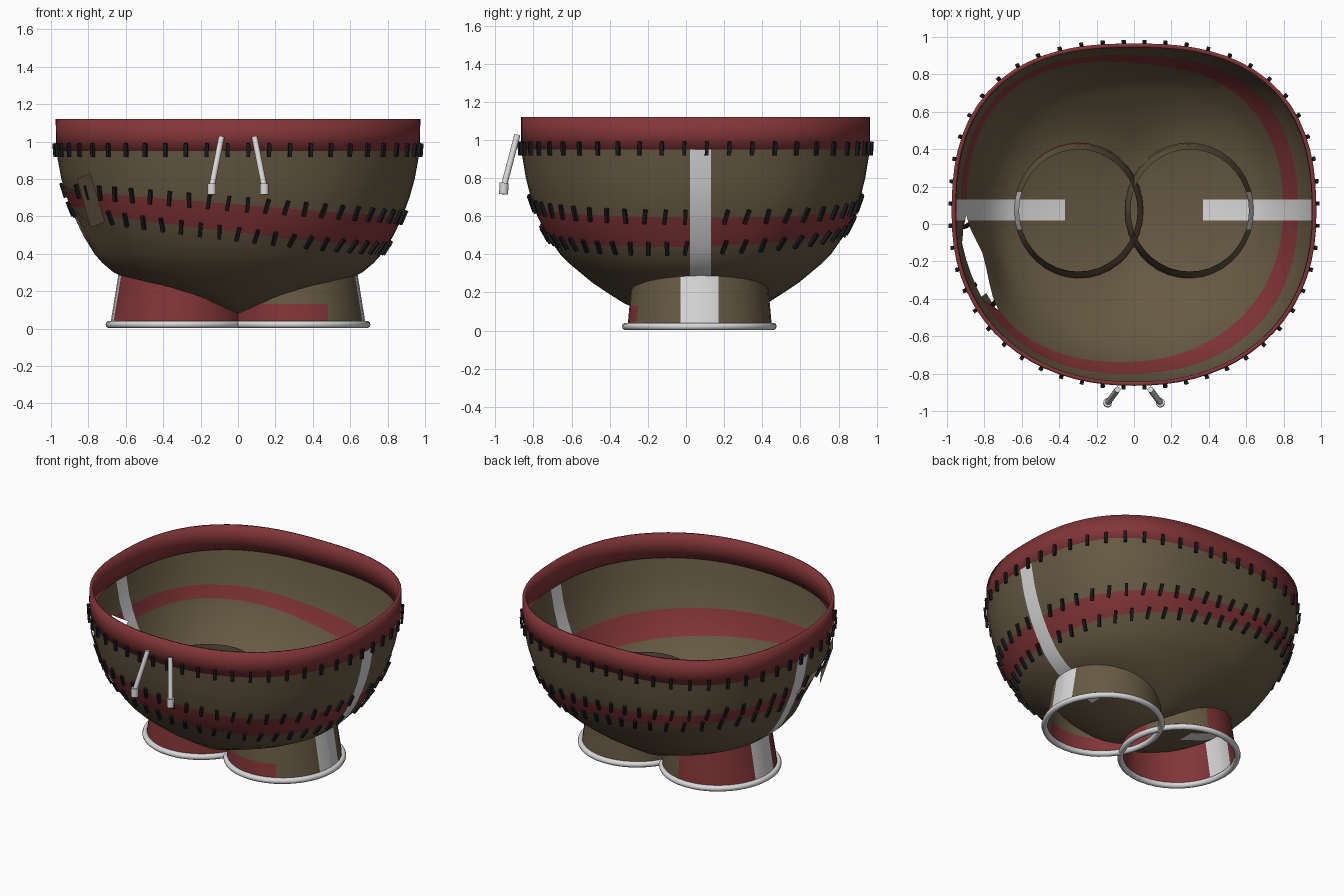
import bpy, bmesh, math
from mathutils import Vector, Matrix

if "Cube" in bpy.data.objects:
    bpy.data.objects.remove(bpy.data.objects["Cube"])

def material(name, rgb):
    m = bpy.data.materials.new(name)
    m.diffuse_color = (*rgb, 1)
    m.use_nodes = True
    m.node_tree.nodes["Principled BSDF"].inputs["Base Color"].default_value = m.diffuse_color
    return m

BROWN, RED, WHITE, BLACK = 0, 1, 2, 3
MATS = [material("brown cloth", (0.135, 0.102, 0.056)), material("red cloth", (0.225, 0.036, 0.039)),
        material("light grey", (0.70, 0.70, 0.70)), material("black thread", (0.01, 0.01, 0.01))]
CY = 0.05

# Body profile: height, half width, half depth
PROFILE = [(0.07, 0.005, 0.01), (0.085, 0.06, 0.19), (0.11, 0.14, 0.29), (0.14, 0.23, 0.37),
           (0.2, 0.42, 0.465), (0.25, 0.56, 0.54), (0.3, 0.665, 0.60), (0.35, 0.725, 0.66),
           (0.4, 0.77, 0.71), (0.5, 0.833, 0.78), (0.6, 0.88, 0.83), (0.7, 0.917, 0.865),
           (0.8, 0.945, 0.89), (0.95, 0.972, 0.915), (1.12, 0.975, 0.915)]

def surface(t, z):
    """Point on the body at polar angle t and height z."""
    for (z0, a0, b0), (z1, a1, b1) in zip(PROFILE, PROFILE[1:]):
        if z <= z1:
            break
    f = (z - z0) / (z1 - z0)
    a, b = a0 + f * (a1 - a0), b0 + f * (b1 - b0)
    c, s = math.cos(t), math.sin(t)
    # squarer at the back than at the front
    n = 2.0 + (0.55 if s > 0 else 0.2) * min(1, z / 0.6)
    r = (abs(c / a) ** n + abs(s / b) ** n) ** (-1 / n)
    # shallow dent under the tear
    d = (t % (2 * math.pi) - math.pi - 0.32) / 0.25
    r -= 0.05 * math.exp(-d * d - ((z - 0.56) / 0.12) ** 2)
    return Vector((r * c, CY + r * s, z))

def loft(rings):
    """Quads between closed rings of points."""
    bm = bmesh.new()
    rows = [[bm.verts.new(p) for p in ring] for ring in rings]
    n = len(rows[0])
    for lo, hi in zip(rows, rows[1:]):
        for i in range(n):
            k = (i + 1) % n
            bm.faces.new((lo[i], lo[k], hi[k], hi[i]))
    return bm, rows

def cut(bm, co, no, test=lambda c: True):
    faces = [f for f in bm.faces if test(f.calc_center_median())]
    geom = set(faces)
    for f in faces:
        geom.update(f.edges)
        geom.update(f.verts)
    bmesh.ops.bisect_plane(bm, geom=list(geom), plane_co=co, plane_no=no, dist=1e-5)

def finish(bm, name, rule, smooth=40):
    for f in bm.faces:
        f.material_index = rule(f.calc_center_median())
    me = bpy.data.meshes.new(name)
    bm.to_mesh(me)
    bm.free()
    ob = bpy.data.objects.new(name, me)
    bpy.context.collection.objects.link(ob)
    for m in MATS:
        me.materials.append(m)
    if smooth:
        bpy.ops.object.select_all(action='DESELECT')
        ob.select_set(True)
        bpy.context.view_layer.objects.active = ob
        bpy.ops.object.shade_smooth_by_angle(angle=math.radians(smooth))
    return ob

SEG = 72
ANGLES = [2 * math.pi * i / SEG for i in range(SEG)]
band_top = lambda x, y: 0.663 - 0.08 * x
band_low = lambda x, y: 0.535 - 0.12 * x + 0.03 * y

# Body: closed bowl with slanted band and side stripes
bm, rows = loft([[surface(t, p[0]) for t in ANGLES] for p in PROFILE[:-1]])
bm.faces.new(rows[0][::-1])
cut(bm, (0, 0, 0.663), (0.08, 0, 1))
cut(bm, (0, 0, 0.535), (0.12, -0.03, 1))
for y in (0.02, 0.13):
    cut(bm, (0, y, 0), (0, 1, 0))
for x in (-0.37, 0.37):
    cut(bm, (x, 0, 0), (1, 0, 0), lambda c: 0.02 < c.y < 0.13)

# Tear in the left side
TEAR = [(0.05, 0.66), (-0.1, 0.755), (-0.4, 0.72), (-0.46, 0.62), (-0.15, 0.58)]
edges = []
for (y0, z0), (y1, z1) in zip(TEAR, TEAR[1:] + TEAR[:1]):
    edges.append((Vector((0, y0, z0)), Vector((0, z0 - z1, y1 - y0))))
# normals point away from the middle of the tear
middle = Vector((0, -0.22, 0.68))
edges = [(co, no if (middle - co).dot(no) < 0 else -no) for co, no in edges]
near_tear = lambda c: c.x < -0.5 and -0.6 < c.y < 0.2 and 0.5 < c.z < 0.9
in_tear = lambda c: c.x < -0.5 and all((c - co).dot(no) < 0 for co, no in edges)
for co, no in edges:
    cut(bm, co, no, near_tear)
torn = [f for f in bm.faces if in_tear(f.calc_center_median())]
bmesh.ops.delete(bm, geom=torn, context='FACES')

def body_rule(c):
    if 0.02 < c.y < 0.13 and abs(c.x) > 0.37:
        return WHITE
    return RED if band_low(c.x, c.y) < c.z < band_top(c.x, c.y) else BROWN
finish(bm, "body", body_rule)

# Loose flap of cloth beside the tear
bm = bmesh.new()
bm.faces.new([bm.verts.new(p) for p in ((-0.79, -0.52, 0.83), (-0.86, -0.42, 0.80),
                                        (-0.79, -0.37, 0.54), (-0.71, -0.50, 0.57))])
finish(bm, "torn_flap", lambda c: BROWN, 0)

# Waistband
bm, _ = loft([[surface(t, z) for t in ANGLES] for z in (0.95, 1.035, 1.12)])
band = finish(bm, "waistband", lambda c: RED)
mod = band.modifiers.new("thickness", 'SOLIDIFY')
mod.thickness, mod.offset = 0.022, -1

# Stitches along the waistband and both edges of the slanted band
def stitches(name, count, height, length, lean, skip=lambda p: False):
    bm = bmesh.new()
    for i in range(count):
        t = 2 * math.pi * (i + 0.5) / count
        z = 0.6
        for _ in range(8):
            p = surface(t, z)
            z = height(p.x, p.y)
        p = surface(t, z)
        if skip(p):
            continue
        up = (surface(t, z + 0.02) - surface(t, z - 0.02)).normalized()
        side = surface(t + 0.02, z) - surface(t - 0.02, z)
        out = side.cross(up).normalized()
        side = up.cross(out)
        rot = Matrix((side, out, up)).transposed()
        rot = rot @ Matrix.Rotation(lean * (1 if i % 3 else 0.3), 3, 'Y')
        m = Matrix.Translation(p + out * 0.01) @ rot.to_4x4() @ Matrix.Diagonal((0.02, 0.016, length, 1))
        bmesh.ops.create_cube(bm, size=1, matrix=m)
    finish(bm, name, lambda c: BLACK, 0)

skipped = lambda p: in_tear(p) or 0.01 < p.y < 0.14 and abs(p.x) > 0.37
stitches("waist_stitches", 52, lambda x, y: 0.955, 0.072, 0.04)
stitches("upper_stitches", 52, lambda x, y: band_top(x, y) + 0.005, 0.08, 0.2, skipped)
stitches("lower_stitches", 50, lambda x, y: band_low(x, y) - 0.005, 0.08, 0.2, skipped)

# Leg tubes reaching up inside the body, with coloured panels and rolled hems
def left_rule(c):
    if -0.03 < c.y < 0.17 and c.x < -0.4:
        return WHITE
    return BROWN if c.z > 0.28 or (c.y > 0.17 and c.x > -0.25) else RED

def right_rule(c):
    if -0.03 < c.y < 0.17 and c.x > 0.4:
        return WHITE
    return RED if c.y < 0.07 and c.x < 0.48 and c.z < 0.13 else BROWN

for name, s, rule in (("left", -1, left_rule), ("right", 1, right_rule)):
    rings = [[(s * cx + r * math.cos(t), 0.072 + 1.03 * r * math.sin(t), z) for t in ANGLES[::2]]
             for z, r, cx in ((0.025, 0.367, 0.315), (0.28, 0.345, 0.296), (0.5, 0.317, 0.298))]
    bm, _ = loft(rings)
    for y in (-0.03, 0.07, 0.17):
        cut(bm, (0, y, 0), (0, 1, 0))
    cut(bm, (0, 0, 0.13), (0, 0, 1))
    cut(bm, (0.48 if s > 0 else -0.25, 0, 0), (1, 0, 0))
    finish(bm, name + "_leg", rule)
    bpy.ops.mesh.primitive_torus_add(major_segments=40, minor_segments=10, major_radius=0.37,
                                     minor_radius=0.02, location=(s * 0.318, 0.07, 0.022))
    hem = bpy.context.object
    hem.name = name + "_hem"
    hem.scale.y = 1.04
    hem.data.materials.append(MATS[WHITE])
    bpy.ops.object.shade_smooth_by_angle(angle=math.radians(60))

# Drawstrings with thicker tips
def rod(bm, a, b, r):
    a, b = Vector(a), Vector(b)
    m = Matrix.Translation((a + b) / 2) @ (b - a).to_track_quat('Z', 'Y').to_matrix().to_4x4()
    bmesh.ops.create_cone(bm, cap_ends=True, segments=12, radius1=r, radius2=r,
                          depth=(b - a).length, matrix=m)

for name, s in (("left", -1), ("right", 1)):
    bm = bmesh.new()
    rod(bm, (s * 0.088, -0.885, 1.025), (s * 0.138, -0.952, 0.77), 0.016)
    rod(bm, (s * 0.140, -0.954, 0.775), (s * 0.141, -0.957, 0.715), 0.024)
    finish(bm, name + "_drawstring", lambda c: WHITE)
